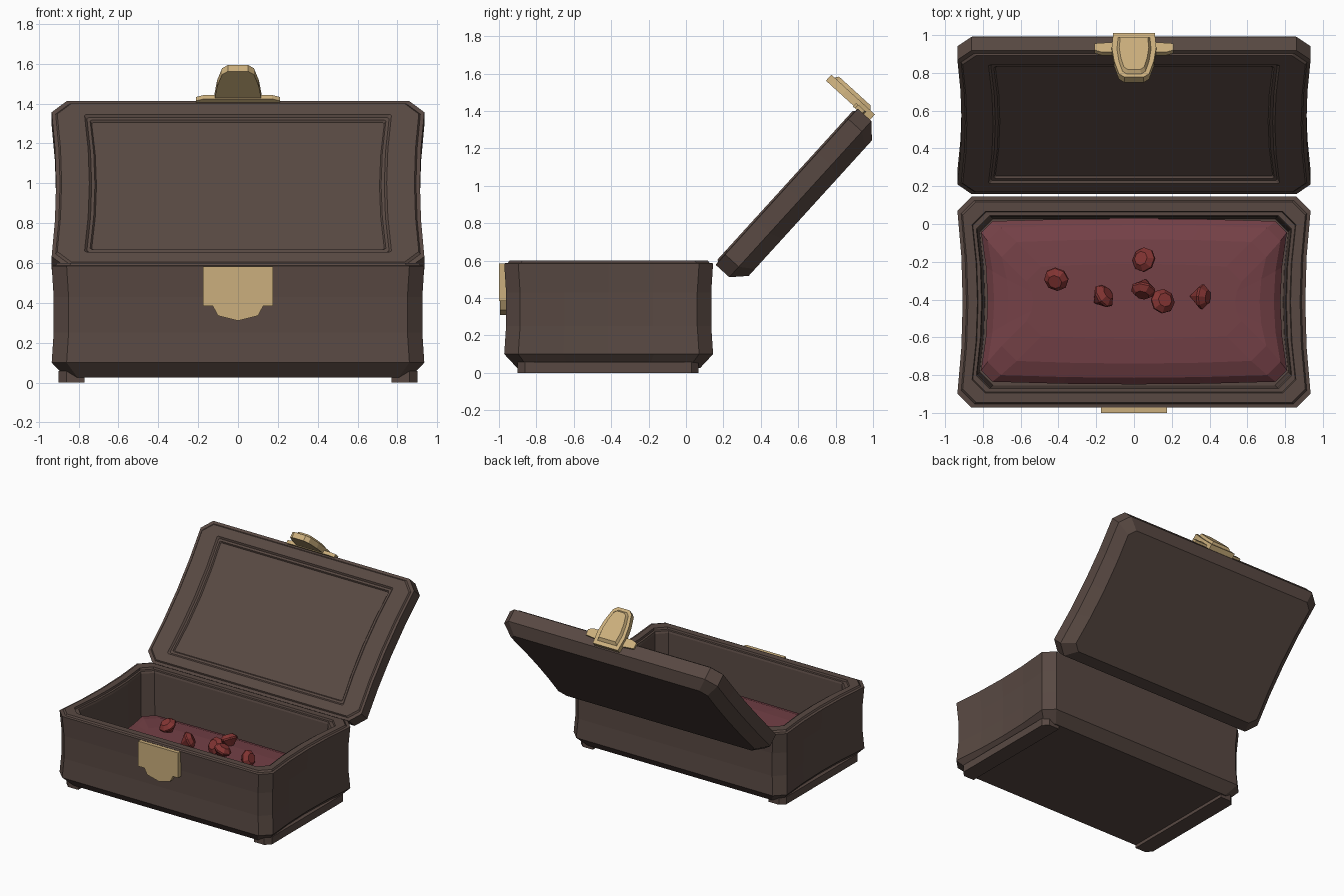
import bpy, bmesh, math
from mathutils import Matrix, Vector, Euler

if "Cube" in bpy.data.objects:
    bpy.data.objects.remove(bpy.data.objects["Cube"])


def material(name, rgb):
    m = bpy.data.materials.new(name)
    m.diffuse_color = (*rgb, 1)
    m.use_nodes = True
    m.node_tree.nodes["Principled BSDF"].inputs["Base Color"].default_value = m.diffuse_color
    return m


WOOD = material("dark_wood", (0.098, 0.066, 0.055))
GOLD = material("pale_gold", (0.60, 0.43, 0.205))
VELVET = material("wine_velvet", (0.175, 0.052, 0.062))
RUBY = material("ruby_red", (0.23, 0.035, 0.033))


def loft(name, rings, mat, matrix=Matrix()):
    """Skin equal-length closed rings of points and cap both ends."""
    bm = bmesh.new()
    loops = [[bm.verts.new(p) for p in r] for r in rings]
    n = len(loops[0])
    for a, b in zip(loops, loops[1:]):
        for i in range(n):
            j = (i + 1) % n
            bm.faces.new((a[i], a[j], b[j], b[i]))
    bm.faces.new(loops[0][::-1])
    bm.faces.new(loops[-1])
    bmesh.ops.recalc_face_normals(bm, faces=bm.faces)
    me = bpy.data.meshes.new(name)
    bm.to_mesh(me)
    bm.free()
    me.materials.append(mat)
    ob = bpy.data.objects.new(name, me)
    bpy.context.collection.objects.link(ob)
    ob.matrix_world = matrix
    return ob


def outline(hx, y0, y1, z, c, bow=0.0, bulge=0.0):
    """Rectangle with cut corners, ends bowed inward, long sides bulged outward."""
    pts = []
    ts = (0, 0.25, 0.5, 0.75, 1)
    curve = lambda t: 1 - (2 * t - 1) ** 2
    w = hx - c
    for t in ts:
        pts.append((-w + 2 * w * t, y0 - bulge * curve(t), z))
    for t in ts:
        pts.append((hx - bow * curve(t), y0 + c + (y1 - y0 - 2 * c) * t, z))
    for t in ts:
        pts.append((w - 2 * w * t, y1 + bulge * curve(t), z))
    for t in ts:
        pts.append((-hx + bow * curve(t), y1 - c - (y1 - y0 - 2 * c) * t, z))
    return pts


def inset_rings(hx, y0, y1, levels, bow, bulge=0.0):
    """levels: (inset, z, corner cut)."""
    return [outline(hx - i, y0 + i, y1 - i, z, c, bow, bulge) for i, z, c in levels]


def plate(name, half, y0, y1, scale=1.0, matrix=Matrix()):
    """Mirrored x/z profile extruded along y, its outer face scaled down."""
    pts = half + [(-x, z) for x, z in reversed(half) if x > 0]
    mz = sum(z for _, z in pts) / len(pts)
    back = [(x, y0, z) for x, z in pts]
    front = [(x * scale, y1, mz + (z - mz) * scale) for x, z in pts]
    return loft(name, [back, front], GOLD, matrix)


# Box: outer wall, stepped rim and hollow inside
loft("box_body", inset_rings(0.935, -0.972, 0.145, [
    (0.07, 0.025, 0.06), (0.0, 0.10, 0.075), (0.010, 0.25, 0.075),
    (0.010, 0.43, 0.075), (0.0, 0.585, 0.075), (0.02, 0.588, 0.07),
    (0.028, 0.60, 0.07), (0.078, 0.60, 0.07), (0.082, 0.585, 0.07),
    (0.10, 0.585, 0.07), (0.105, 0.57, 0.07), (0.118, 0.19, 0.07)], 0.028), WOOD)

# Runner feet
for side, label in ((-1, "left"), (1, "right")):
    foot = [(0.77, -0.90), (0.86, -0.90), (0.90, -0.86),
            (0.90, 0.03), (0.86, 0.067), (0.77, 0.067)]
    loft(label + "_foot", [[(side * x, y, z) for x, y in foot] for z in (0, 0.058)], WOOD)

# Cushion
loft("cushion", inset_rings(0.81, -0.835, 0.015, [
    (0.01, 0.195, 0.06), (0.0, 0.235, 0.06), (0.035, 0.272, 0.07),
    (0.11, 0.302, 0.08), (0.24, 0.315, 0.08)], 0.035, 0.014), VELVET)

# Gems: faceted crown, girdle and point
for i, (x, y, z, rx, ry) in enumerate([
        (-0.41, -0.29, 0.370, 25, -15), (-0.165, -0.385, 0.355, 20, 60),
        (0.05, -0.345, 0.355, -30, -50), (0.15, -0.41, 0.370, 15, -20),
        (0.055, -0.19, 0.345, 30, 10), (0.355, -0.385, 0.350, -60, 40)]):
    rings = [[(r * math.cos(k * math.pi / 4), r * math.sin(k * math.pi / 4), h)
              for k in range(8)] for r, h in ((0.006, -0.06), (0.066, 0.0), (0.066, 0.012), (0.038, 0.04))]
    rot = Euler((math.radians(rx), math.radians(ry), i)).to_matrix().to_4x4()
    loft("gem_%d" % (i + 1), rings, RUBY, Matrix.Translation((x, y, z)) @ rot)

# Lid, built closed with its hinge at the origin, then swung open
OPEN = Matrix.Translation((0, 0.15, 0.585)) @ Matrix.Rotation(math.radians(-132.3), 4, "X")
L = 1.129
panel = [outline(0.77 - i, -L + 0.10 + i, -0.095 - i, z, 0.008, 0.024)
         for i, z in ((0.036, 0.022), (0.028, 0.012), (0.012, 0.012), (0.0, 0.0))]
shell = inset_rings(0.935, -L, 0.0, [
    (0.028, 0.0, 0.07), (0.02, 0.010, 0.07), (0.0, 0.012, 0.075),
    (0.0, 0.11, 0.075), (0.075, 0.182, 0.05)], 0.022)
loft("lid", panel + shell, WOOD, OPEN)

# Latch on the lid: wide bracket, hanging flap and raised centre
plate("latch_bracket", [(0.17, -0.015), (0.21, 0.0), (0.21, 0.047), (0.12, 0.055)],
      -1.12, -1.146, 1.0, OPEN)
flap = [(0.05, -0.215), (0.08, -0.19), (0.105, -0.10), (0.118, 0.0), (0.11, 0.10)]
plate("latch_flap", flap, -1.125, -1.168, 1.0, OPEN)
plate("latch_flap_centre", [(x * 0.78, z * 0.85 - 0.012) for x, z in flap],
      -1.165, -1.188, 0.85, OPEN)

# Catch plate on the box front
plate("catch_plate", [(0.175, 0.583), (0.175, 0.385), (0.13, 0.385)], -0.96, -1.0)
plate("catch_tongue", [(0.13, 0.39), (0.10, 0.335), (0.0, 0.31)], -0.96, -0.994)
